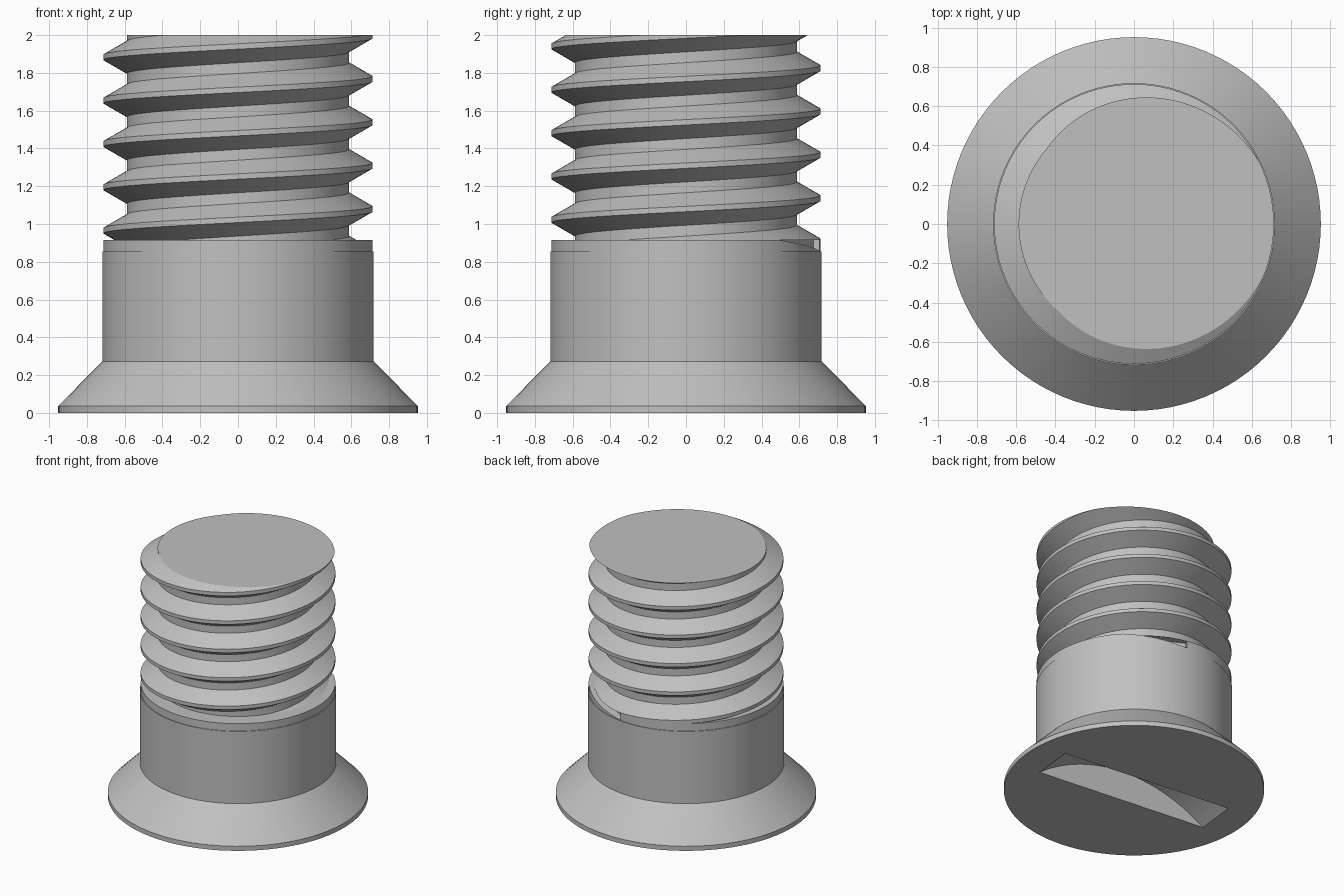
import bpy, bmesh
from math import pi, sin, cos, sqrt, radians
from mathutils import Matrix

if "Cube" in bpy.data.objects:
    bpy.data.objects.remove(bpy.data.objects["Cube"])

SEG = 96
PITCH = 0.2295
MAJOR, MINOR = 0.7125, 0.588
COLLAR_TOP, TOP = 0.915, 2.0

steel = bpy.data.materials.new("grey_steel")
steel.use_nodes = True
GREY = (0.53, 0.53, 0.53, 1)
steel.diffuse_color = GREY
steel.node_tree.nodes["Principled BSDF"].inputs["Base Color"].default_value = GREY


def finish(bm, name):
    bmesh.ops.recalc_face_normals(bm, faces=bm.faces[:])
    mesh = bpy.data.meshes.new(name)
    bm.to_mesh(mesh)
    bm.free()
    mesh.materials.append(steel)
    obj = bpy.data.objects.new(name, mesh)
    bpy.context.collection.objects.link(obj)
    return obj


def activate(obj):
    bpy.ops.object.select_all(action='DESELECT')
    obj.select_set(True)
    bpy.context.view_layer.objects.active = obj


def prism(name, outline, near, far, matrix):
    """Outline in the local xz plane, extruded from y = near to y = far."""
    bm = bmesh.new()
    face = bm.faces.new([bm.verts.new((x, near, z)) for x, z in outline])
    out = bmesh.ops.extrude_face_region(bm, geom=[face])
    verts = [v for v in out["geom"] if isinstance(v, bmesh.types.BMVert)]
    bmesh.ops.translate(bm, verts=verts, vec=(0, far - near, 0))
    bm.transform(matrix)
    return finish(bm, name)


def cut(target, cutter):
    mod = target.modifiers.new("cut", 'BOOLEAN')
    mod.operation = 'DIFFERENCE'
    mod.solver = 'EXACT'
    mod.object = cutter
    activate(target)
    bpy.ops.object.modifier_apply(modifier=mod.name)
    bpy.data.objects.remove(cutter)


# Countersunk head, shank and collar turned from one profile
profile = [(0, 0), (0.952, 0), (0.952, 0.037), (0.718, 0.272), (0.718, 0.855),
           (MAJOR, 0.855), (MAJOR, COLLAR_TOP), (0, COLLAR_TOP)]
bm = bmesh.new()
verts = [bm.verts.new((r, 0, z)) for r, z in profile]
edges = [bm.edges.new(pair) for pair in zip(verts, verts[1:])]
bmesh.ops.spin(bm, geom=verts + edges, cent=(0, 0, 0), axis=(0, 0, 1),
               angle=2 * pi, steps=SEG, use_duplicate=False)
bmesh.ops.remove_doubles(bm, verts=bm.verts[:], dist=0.0001)
shank = finish(bm, "head_and_shank")

# Screwdriver slot with a curved floor
half, depth = 0.72, 0.24
radius = (half ** 2 + depth ** 2) / (2 * depth)
arc = [(half * (1 - i / 16), 0) for i in range(33)]
arc = [(x, depth - radius + sqrt(radius ** 2 - x ** 2)) for x, _ in arc]
outline = [(half, -0.05)] + arc + [(-half, -0.05)]
cut(shank, prism("slot_cutter", outline, -0.167, 0.167,
                 Matrix.Rotation(radians(-6), 4, 'Z')))

# Small ramped notch where the thread runs out into the collar
ramp = [(-0.23, 0.857), (-0.23, 0.95), (0.25, 0.95), (0.25, COLLAR_TOP)]
cut(shank, prism("notch_cutter", ramp, 0.64, 0.9,
                 Matrix.Rotation(radians(64 - 90), 4, 'Z')))

# Right-handed thread: one helical ribbon, trimmed flat at both ends
crest, flank = PITCH / 16, PITCH / 16 + (MAJOR - MINOR) * 0.577
section = [(MAJOR, -crest), (MAJOR, crest), (MINOR, flank), (MINOR, PITCH - flank)]
start = 1.768 - 6 * PITCH
bm = bmesh.new()
rows = []
for i in range(SEG * 9 + 1):
    a = 2 * pi * i / SEG
    rise = start + PITCH * i / SEG
    rows.append([bm.verts.new((r * cos(a), r * sin(a), rise + z)) for r, z in section])
for i in range(SEG * 8):
    this = rows[i] + [rows[i + SEG][0]]
    following = rows[i + 1] + [rows[i + 1 + SEG][0]]
    for j in range(4):
        bm.faces.new((this[j], following[j], following[j + 1], this[j + 1]))
for z, side in ((COLLAR_TOP, -1), (TOP, 1)):
    out = bmesh.ops.bisect_plane(bm, geom=bm.verts[:] + bm.edges[:] + bm.faces[:],
                                 dist=0.00001, plane_co=(0, 0, z),
                                 plane_no=(0, 0, side), clear_outer=True)
    rim = [e for e in out["geom_cut"] if isinstance(e, bmesh.types.BMEdge)]
    bmesh.ops.edgeloop_fill(bm, edges=rim)
loose = [v for v in bm.verts if not v.link_faces]
bmesh.ops.delete(bm, geom=loose, context='VERTS')
thread = finish(bm, "thread")

for obj in (shank, thread):
    activate(obj)
    bpy.ops.object.shade_smooth_by_angle(angle=radians(25))
